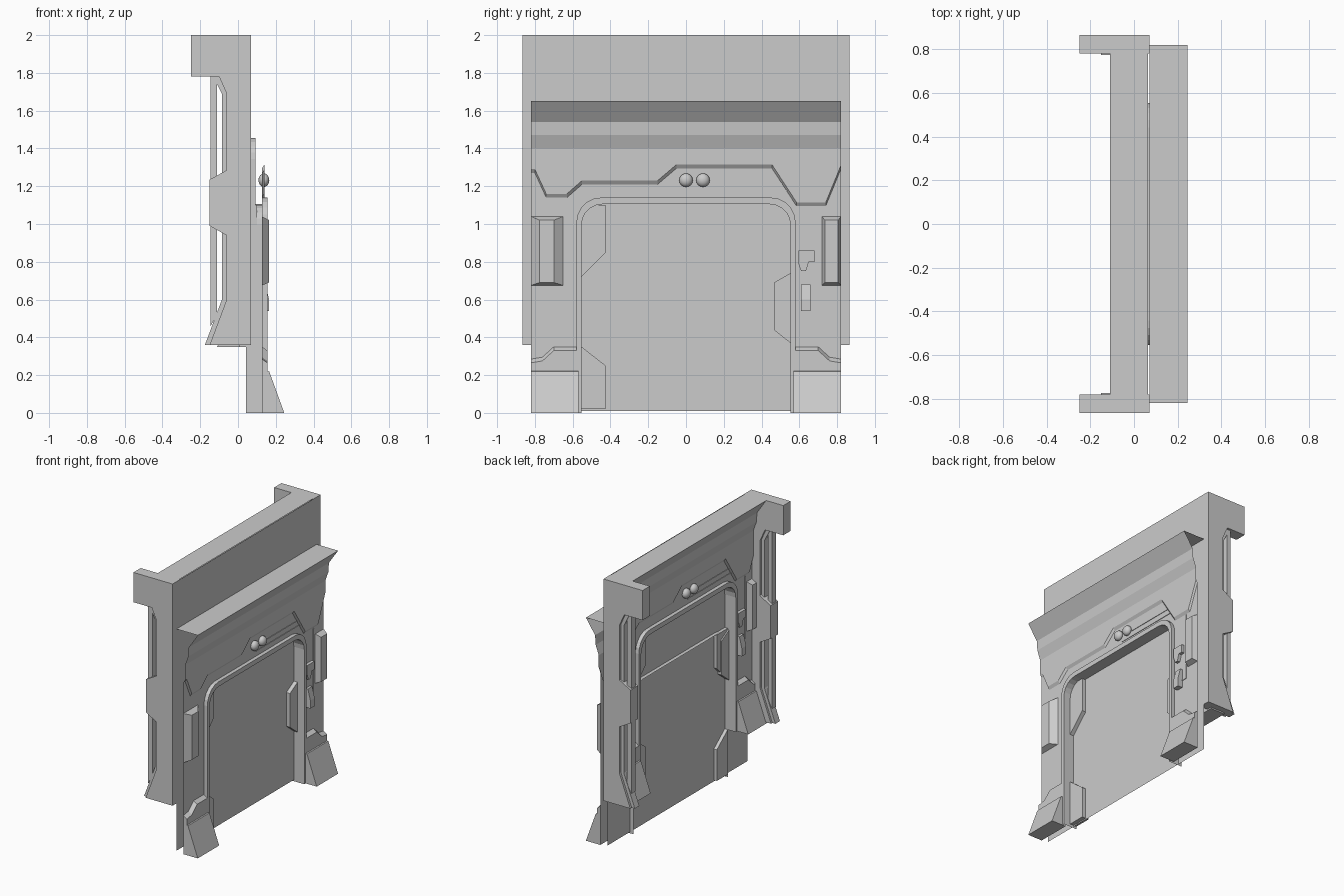
import bpy, math
from mathutils import Matrix, Vector

if "Cube" in bpy.data.objects:
    bpy.data.objects.remove(bpy.data.objects["Cube"])

FRONT = Matrix.Identity(4)
# Rear panel is the same panel turned round and raised
REAR = Matrix.Translation((0.135, 0, 0.35)) @ Matrix.Rotation(math.pi, 4, 'Z')


def mesh(name, verts, faces, m=FRONT):
    me = bpy.data.meshes.new(name)
    me.from_pydata([m @ Vector(v) for v in verts], [], faces)
    me.update()
    ob = bpy.data.objects.new(name, me)
    bpy.context.collection.objects.link(ob)
    return ob


def sheet(name, pts, x, m):
    """Flat sheet in the YZ plane."""
    return mesh(name, [(x, y, z) for y, z in pts], [list(range(len(pts)))], m)


def loft(name, rows, m, cap=False, closed=False):
    """Skin rows of equal point count; optionally close each row and cap the ends."""
    n = len(rows[0])
    verts = [v for r in rows for v in r]
    faces = []
    for i in range(len(rows) - 1):
        for j in range(n if closed else n - 1):
            k = (j + 1) % n
            faces.append([i * n + j, i * n + k, (i + 1) * n + k, (i + 1) * n + j])
    if cap:
        faces += [list(range(n))[::-1], [(len(rows) - 1) * n + j for j in range(n)]]
    return mesh(name, verts, faces, m)


def plate(name, pts, x0, x1, m):
    return loft(name, [[(x, y, z) for y, z in pts] for x in (x0, x1)], m, True, True)


def side_plate(name, pts, y0, y1):
    return loft(name, [[(x, y, z) for x, z in pts] for y in (y0, y1)], FRONT, True, True)


def rect(a, b, c, d):
    return [(a, c), (b, c), (b, d), (a, d)]


def arch(hw, top, r, n=5):
    pts = [(-hw, 0)]
    for s in (-1, 1):
        for i in range(n + 1):
            a = math.pi / 2 * (i / n)
            a = math.pi - a if s < 0 else math.pi / 2 - a
            pts.append((s * (hw - r) + r * math.cos(a), top - r + r * math.sin(a)))
    return pts + [(hw, 0)]


STEP = [(-.82, 1.29), (-.80, 1.29), (-.74, 1.16), (-.63, 1.16), (-.55, 1.23), (-.15, 1.23),
        (-.05, 1.315), (.455, 1.315), (.585, 1.115), (.74, 1.115), (.82, 1.31)]


def door_panel(m, tag, pocket_back):
    outer, inner = arch(.58, 1.14, .13), arch(.553, 1.105, .11)
    low = [(y, z - .02) for y, z in STEP]
    # wall around the opening, stepped upper wall
    sheet(tag + "wall", [(-.82, 0)] + low + [(.82, 0)] + outer[::-1], .127, m)
    sheet(tag + "upper_wall", STEP + [(.82, 1.4), (-.82, 1.4)], .14, m)
    loft(tag + "wall_step", [[(.14, y, z) for y, z in STEP], [(.127, y, z) for y, z in low]], m)
    # canopy sheet
    prof = [(.07, 1.65), (.245, 1.65), (.17, 1.54), (.165, 1.47), (.14, 1.4)]
    loft(tag + "canopy", [[(x, y, z) for x, z in prof] for y in (-.82, .82)], m)
    # opening trim and deep reveal
    loft(tag + "opening_trim", [[(x, y, z) for y, z in p] for p, x in
         ((outer, .127), (outer, .155), (inner, .155), (inner, .043))], m)
    # bevelled side boxes
    for y0, y1, t0, t1 in ((-.82, -.65, -.775, -.70), (.72, .82, .735, .805)):
        loft(tag + "side_box", [[(.127, y, z) for y, z in rect(y0, y1, .675, 1.04)],
             [(.165, y, z) for y, z in rect(t0, t1, .69, 1.02)]], m, True, True)
    # feet and the raised skirts above them
    for s in (-1, 1):
        loft(tag + "foot", [[(.127, s * y, 0), (.245, s * y, 0), (.165, s * y, .22), (.127, s * y, .225)]
             for y in (.57, .82)], m, True, True)
        skirt = [(.58, .2), (.58, .35), (.70, .35), (.76, .295), (.82, .285), (.82, .2)]
        loft(tag + "skirt", [[(.127, s * y, z) for y, z in skirt],
             [(.155, s * y, z - (.02 if z > .21 else 0)) for y, z in skirt]], m, True, True)
    # door pockets in the jambs
    for pts in ([(-.553, 1.1), (-.425, 1.1), (-.425, .85), (-.553, .72)],
                [(-.553, .02), (-.425, .02), (-.425, .25), (-.553, .35)],
                [(.553, .37), (.465, .44), (.465, .69), (.553, .74)]):
        plate(tag + "jamb_pocket", pts, pocket_back, .1, m)
    # round lamps
    for y in (0, .09):
        bpy.ops.mesh.primitive_uv_sphere_add(segments=16, ring_count=8, radius=.036)
        ob = bpy.context.object
        ob.name = tag + "lamp"
        ob.matrix_world = m @ Matrix.Translation((.137, y, 1.232)) @ Matrix.Diagonal((.8, 1, 1, 1))
        bpy.ops.object.shade_smooth_by_angle()
    # keypad, lever and conduits
    plate(tag + "keypad", [(.595, .86), (.68, .86), (.68, .80), (.65, .80), (.635, .75),
                           (.61, .75), (.595, .79)], .127, .15, m)
    loft(tag + "lever", [[(.127, y, .54), (.165, y, .54), (.165, y, .60), (.145, y, .68), (.127, y, .68)]
         for y in (.61, .66)], m, True, True)
    for r in (rect(.695, .703, .6, 1.09), rect(.66, .703, .592, .6),
              rect(.03, .57, 1.174, 1.18), rect(.13, .52, 1.215, 1.22)):
        plate(tag + "conduit", r, .127, .131, m)


door_panel(FRONT, "front_", .045)
door_panel(REAR, "rear_", .07)

# Dividing wall between the two panels
sheet("dividing_wall", rect(-.865, .865, .36, 2), .07, FRONT)
sheet("lower_wall", rect(-.82, .82, .01, .36), .07, FRONT)

# Side columns with head block, recessed edge, rail and clamp
for s in (-1, 1):
    side_plate("column", [(.07, .36), (.07, 1.78), (-.10, 1.78), (-.06, 1.69), (-.06, .6), (-.15, .36)],
               s * .78, s * .865)
    side_plate("column_edge", [(.05, .36), (.05, 1.78), (-.13, 1.78), (-.085, 1.69), (-.085, .6), (-.175, .36)],
               s * .795, s * .848)
    side_plate("head_block", rect(-.25, .07, 1.78, 2), s * .78, s * .865)
    side_plate("rail", [(-.145, .46), (-.145, 1.78), (-.11, 1.78), (-.11, .52)], s * .80, s * .845)
    side_plate("clamp", [(-.15, .99), (-.15, 1.235), (-.06, 1.285), (-.06, .94)], s * .775, s * .862)
